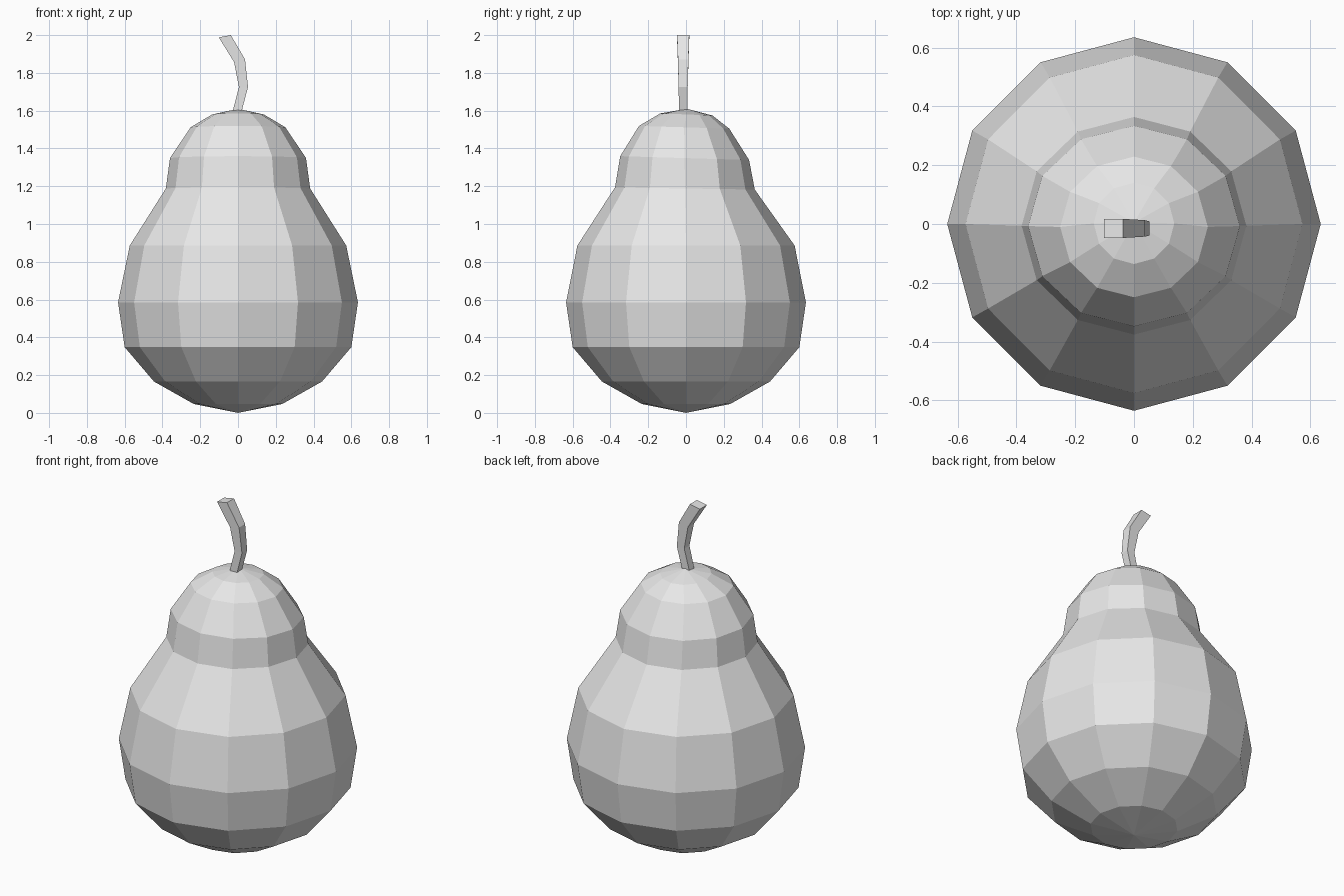
import bpy
import bmesh
from math import cos, sin, tau

cube = bpy.data.objects.get("Cube")
if cube:
    bpy.data.objects.remove(cube, do_unlink=True)

grey = bpy.data.materials.new("plain grey")
grey.use_nodes = True
colour = (0.8, 0.8, 0.8, 1)
grey.diffuse_color = colour
grey.node_tree.nodes["Principled BSDF"].inputs["Base Color"].default_value = colour


def finish(name, bm):
    """Turn a bmesh into a flat shaded object."""
    bmesh.ops.recalc_face_normals(bm, faces=bm.faces)
    mesh = bpy.data.meshes.new(name)
    bm.to_mesh(mesh)
    bm.free()
    mesh.materials.append(grey)
    obj = bpy.data.objects.new(name, mesh)
    bpy.context.collection.objects.link(obj)
    return obj


def bridge(bm, rings):
    """Join neighbouring rings of vertices with quads."""
    for low, high in zip(rings, rings[1:]):
        n = len(low)
        for i in range(n):
            j = (i + 1) % n
            bm.faces.new((low[i], low[j], high[j], high[i]))


def fan(bm, ring, tip):
    """Close a ring with triangles meeting at a point."""
    pole = bm.verts.new(tip)
    for i, v in enumerate(ring):
        bm.faces.new((v, ring[(i + 1) % len(ring)], pole))


# Pear body: height, x radius, y radius, y centre, slope along y
SIDES = 12
profile = [
    (0.047, 0.234, 0.234, 0, 0),
    (0.166, 0.445, 0.445, 0, 0),
    (0.348, 0.60, 0.60, 0, 0),
    (0.585, 0.635, 0.635, 0, 0),
    (0.886, 0.573, 0.575, 0, 0),
    (1.188, 0.382, 0.370, -0.006, -0.015),
    (1.349, 0.360, 0.341, -0.007, -0.03),
    (1.512, 0.251, 0.239, -0.010, -0.03),
    (1.580, 0.137, 0.138, 0.002, -0.04),
]
bm = bmesh.new()
rings = []
for z, rx, ry, cy, slope in profile:
    ring = []
    for i in range(SIDES):
        a = tau * i / SIDES
        y = ry * sin(a)
        ring.append(bm.verts.new((rx * cos(a), cy + y, z + slope * y)))
    rings.append(ring)
bridge(bm, rings)
fan(bm, rings[0], (0, 0, 0))
fan(bm, rings[-1], (0, 0.005, 1.61))
finish("pear_body", bm)

# Bent square stem: left x and z, right x and z, half depth
stem = [
    (-0.035, 1.57, 0.012, 1.57, 0.022),
    (0.005, 1.725, 0.053, 1.725, 0.024),
    (-0.021, 1.858, 0.037, 1.872, 0.028),
    (-0.102, 1.988, -0.038, 2.0, 0.0325),
]
STEM_Y = -0.015
bm = bmesh.new()
rings = []
for xl, zl, xr, zr, h in stem:
    corners = ((xl, -h, zl), (xr, -h, zr), (xr, h, zr), (xl, h, zl))
    rings.append([bm.verts.new((x, STEM_Y + y, z)) for x, y, z in corners])
bridge(bm, rings)
bm.faces.new(rings[0][::-1])
bm.faces.new(rings[-1])
finish("stem", bm)
